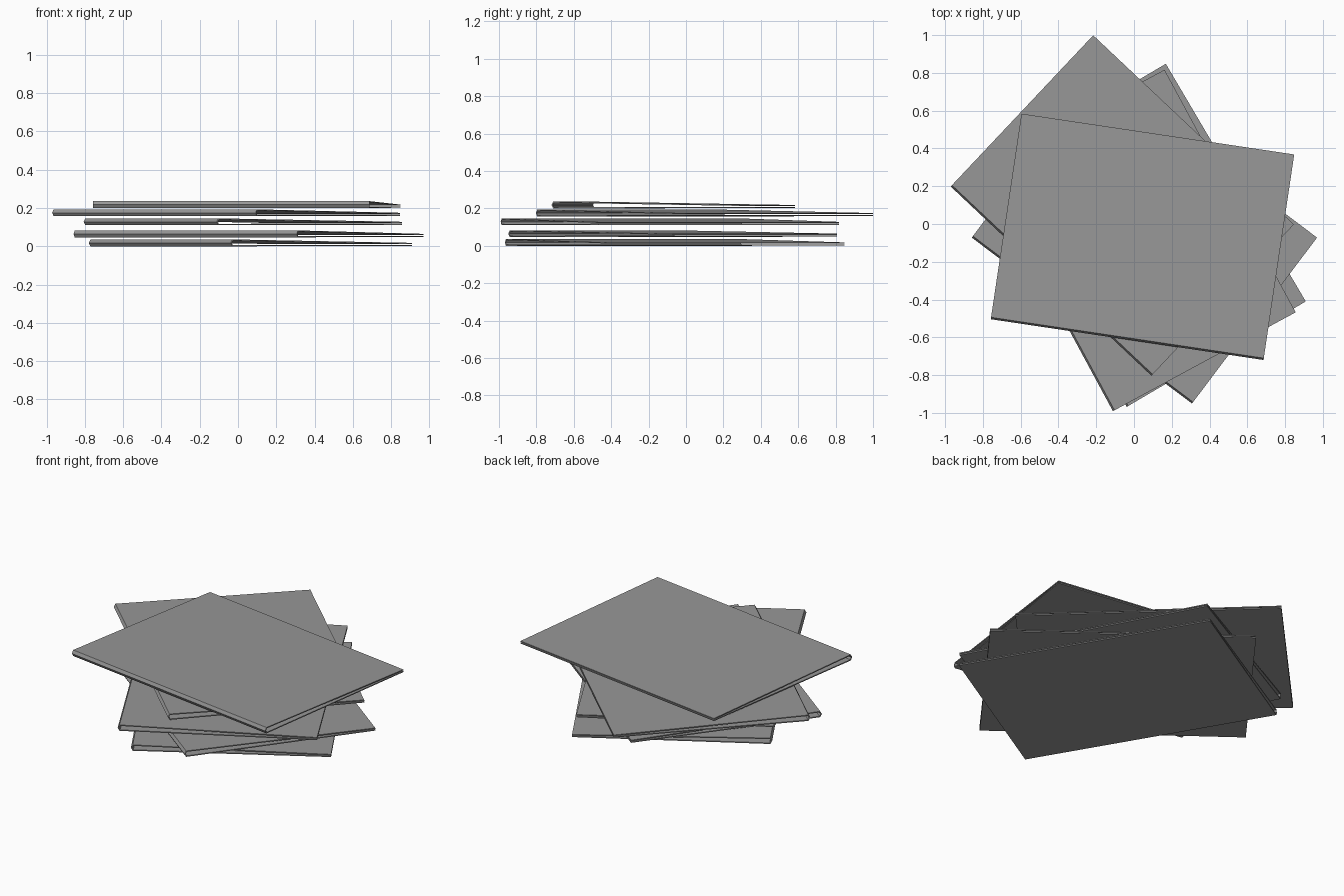
import bpy
import bmesh
from math import radians

cube = bpy.data.objects.get("Cube")
if cube:
    bpy.data.objects.remove(cube, do_unlink=True)

# One matt grey for all covers
grey = bpy.data.materials.new("cover grey")
grey.use_nodes = True
colour = (0.31, 0.31, 0.31, 1)
grey.diffuse_color = colour
grey.node_tree.nodes["Principled BSDF"].inputs["Base Color"].default_value = colour

LENGTH, DEPTH = 1.46, 1.10
SPINE, OPEN_EDGE, SHEET = 0.036, 0.018, 0.006


def folded_booklet(name, x, y, z, angle):
    """A folded cover: thick creased spine at the front, open thin edge behind."""
    h = DEPTH / 2
    profile = [(h, 0.002), (0.01 - h, 0), (-h, SPINE / 2),
               (0.01 - h, SPINE), (h, OPEN_EDGE)]
    bm = bmesh.new()
    ends = [[bm.verts.new((side * LENGTH / 2, py, pz)) for py, pz in profile]
            for side in (-1, 1)]
    left, right = ends
    for i in range(len(profile) - 1):
        bm.faces.new((left[i], left[i + 1], right[i + 1], right[i]))
    bmesh.ops.recalc_face_normals(bm, faces=bm.faces)
    # The lower cover must look down so the sheet thickens inwards
    bm.faces.ensure_lookup_table()
    bm.normal_update()
    if bm.faces[0].normal.z > 0:
        bmesh.ops.reverse_faces(bm, faces=bm.faces)
    mesh = bpy.data.meshes.new(name)
    bm.to_mesh(mesh)
    bm.free()
    mesh.materials.append(grey)
    obj = bpy.data.objects.new(name, mesh)
    bpy.context.collection.objects.link(obj)
    obj.location = (x, y, z)
    obj.rotation_euler.z = radians(angle)
    thick = obj.modifiers.new("sheet thickness", "SOLIDIFY")
    thick.thickness = SHEET
    thick.offset = -1
    thick.use_even_offset = True


# Untidy stack, from the lowest up: x, y, z, turn in degrees
stack = [
    (0.065, -0.06, 0.0, -59.5),
    (0.055, -0.072, 0.047, -37),
    (0.025, -0.087, 0.11, -61.6),
    (-0.062, 0.098, 0.157, -43.3),
    (0.045, -0.068, 0.2, -8.5),
]
for number, placement in enumerate(stack, 1):
    folded_booklet(f"booklet_{number}", *placement)
